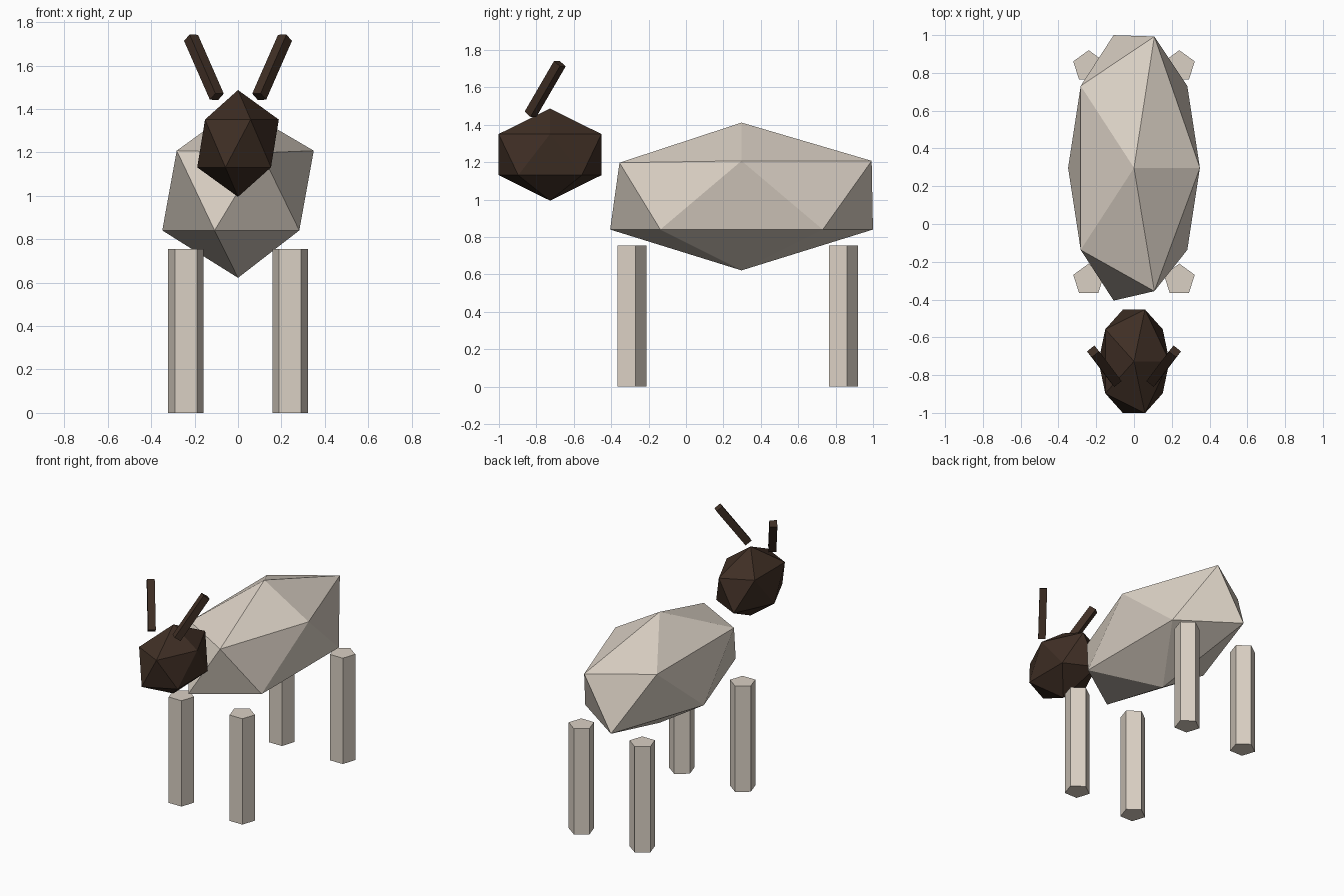
import bpy
from math import radians

if "Cube" in bpy.data.objects:
    bpy.data.objects.remove(bpy.data.objects["Cube"])


def material(name, rgb):
    m = bpy.data.materials.new(name)
    m.diffuse_color = (*rgb, 1)
    m.use_nodes = True
    m.node_tree.nodes["Principled BSDF"].inputs["Base Color"].default_value = m.diffuse_color
    return m


wool = material("pale_wool", (0.70, 0.63, 0.55))
brown = material("dark_brown", (0.05, 0.028, 0.018))


def finish(name, mat):
    ob = bpy.context.object
    ob.name = name
    ob.data.materials.append(mat)
    return ob


def faceted_ball(name, centre, scale, mat):
    bpy.ops.mesh.primitive_ico_sphere_add(subdivisions=1, radius=1)
    ob = finish(name, mat)
    for v in ob.data.vertices:
        v.co = [c + s * k for c, s, k in zip(centre, scale, v.co)]
    return ob


def prism(name, sides, radius, length, centre, rotation, mat):
    bpy.ops.mesh.primitive_cylinder_add(vertices=sides, radius=radius, depth=length,
                                        location=centre, rotation=rotation)
    return finish(name, mat)


# Body: stretched icosahedron, upper ring slightly raised, shoulder pulled back
body = faceted_ball("body", (0, 0.297, 1.017), (0.39, 0.826, 0.395), wool)
for v in body.data.vertices:
    if 1.1 < v.co.z < 1.3:
        v.co.z += 0.014
        if v.co.y < -0.3:
            v.co.y += 0.05
            v.co.z -= 0.01
        elif v.co.y > 0.9:
            v.co.y -= 0.007

# Head
faceted_ball("head", (0, -0.727, 1.241), (0.21, 0.323, 0.246), brown)

# Legs and horns, mirrored left and right
for side, sx in (("left", -1), ("right", 1)):
    for end, y in (("front", -0.296), ("rear", 0.834)):
        prism(f"{end}_{side}_leg", 5, 0.086, 0.754, (sx * 0.24, y, 0.377), (0, 0, 0), wool)
    prism(f"{side}_horn", 4, 0.035, 0.335, (sx * 0.157, -0.753, 1.592),
          (radians(-28), sx * radians(23.7), 0), brown)
